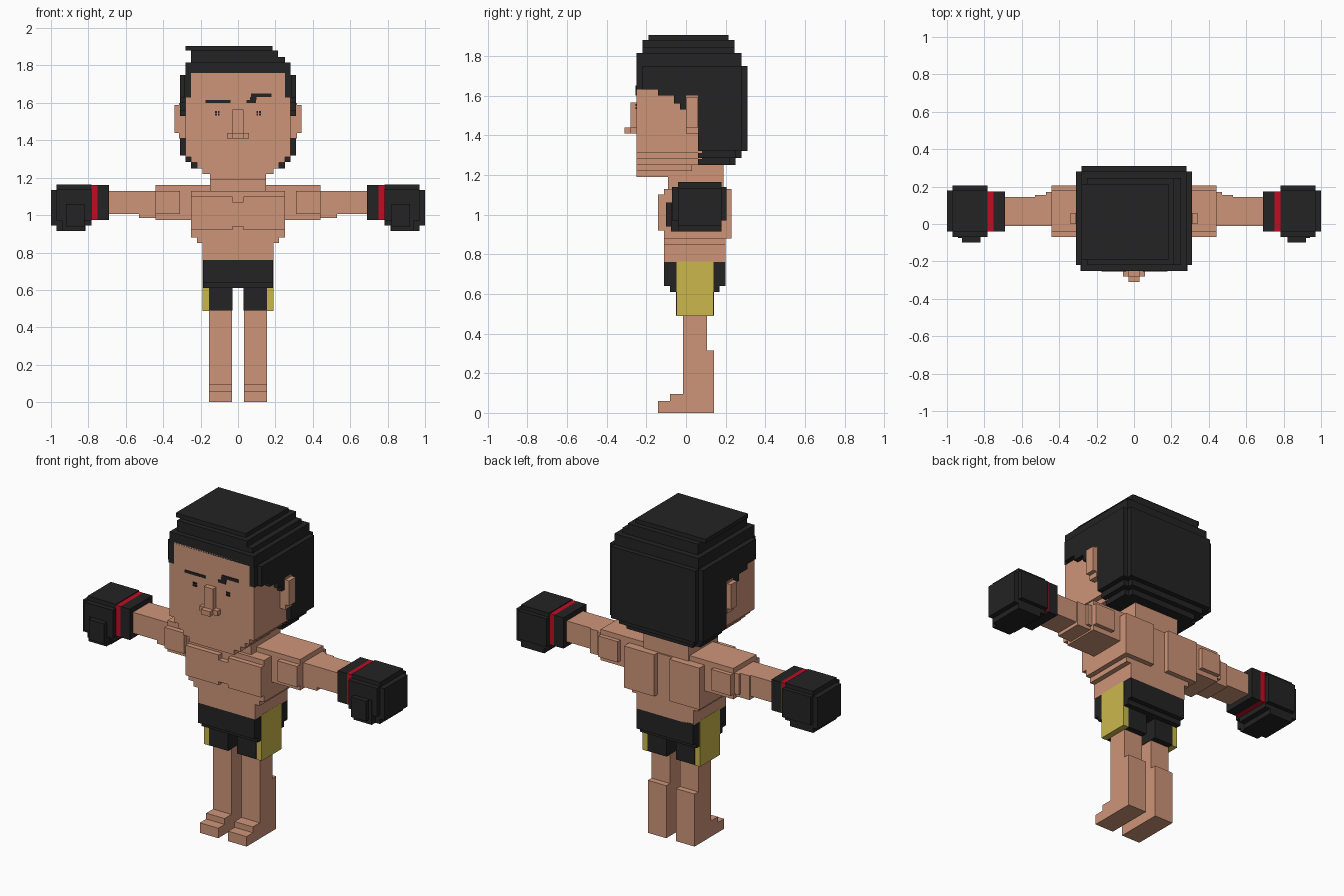
import bpy
import bmesh


def material(name, rgb):
    m = bpy.data.materials.new(name)
    m.diffuse_color = (*rgb, 1)
    return m


SKIN = material("skin", (0.62, 0.30, 0.19))
BLACK = material("black", (0.017, 0.017, 0.017))
RED = material("red", (0.53, 0.004, 0.016))
YELLOW = material("yellow", (0.60, 0.475, 0.073))


def blocks(name, mat, boxes, mirror=False):
    """One object made of boxes (x0, x1, y0, y1, z0, z1), optionally mirrored in x."""
    bm = bmesh.new()
    if mirror:
        boxes = boxes + [(-b[1], -b[0], *b[2:]) for b in boxes]
    for x0, x1, y0, y1, z0, z1 in boxes:
        verts = bmesh.ops.create_cube(bm, size=1)["verts"]
        for v in verts:
            v.co = ((x0 + x1) / 2 + v.co.x * (x1 - x0),
                    (y0 + y1) / 2 + v.co.y * (y1 - y0),
                    (z0 + z1) / 2 + v.co.z * (z1 - z0))
    mesh = bpy.data.meshes.new(name)
    bm.to_mesh(mesh)
    bm.free()
    mesh.materials.append(mat)
    ob = bpy.data.objects.new(name, mesh)
    bpy.context.collection.objects.link(ob)
    return ob


# Head with stepped chin
blocks("head", SKIN, [
    (-.28, .28, -.25, .08, 1.31, 1.63),
    (-.25, .25, -.25, .08, 1.63, 1.76),
    (-.25, .25, -.25, .08, 1.28, 1.31),
    (-.22, .22, -.25, .08, 1.25, 1.28),
    (-.19, .19, -.25, .03, 1.22, 1.25),
    (-.15, .15, -.25, -.06, 1.19, 1.22)])
blocks("ears", SKIN, [(.28, .315, 0, .06, 1.41, 1.60),
                      (.315, .34, 0, .06, 1.44, 1.59)], True)
blocks("nose", SKIN, [(-.03, .03, -.28, -.25, 1.41, 1.565),
                      (-.06, .06, -.28, -.25, 1.41, 1.44),
                      (-.03, .03, -.31, -.28, 1.41, 1.44)])
blocks("neck", SKIN, [(-.15, .15, -.06, .19, 1.12, 1.26),
                      (-.15, .15, -.09, .16, 1.12, 1.19)])

# Hair: stepped cap, rounded back, side locks with a stepped hairline
hair = [(-.28, .185, -.19, .215, 1.88, 1.905),
        (-.25, .215, -.22, .245, 1.845, 1.88),
        (-.25, .25, -.22, .245, 1.81, 1.845),
        (-.28, .28, -.25, .28, 1.75, 1.815)]
for x, y, z in ((.31, .31, 1.32), (.28, .28, 1.285), (.25, .25, 1.25)):
    hair += [(-x, x, .06, y - .03, z, 1.75),
             (-x + .03, x - .03, .06, y, z, 1.75)]
for s in (-1, 1):
    def side(a, b, *rest):
        hair.append((min(s * a, s * b), max(s * a, s * b), *rest))
    side(.25, .285, -.25, -.15, 1.63, 1.75)
    side(.27, .31, -.22, -.14, 1.63, 1.75)
    side(.25, .31, -.14, -.06, 1.60, 1.75)
    side(.25, .31, -.06, -.03, 1.56, 1.75)
    side(.25, .31, -.03, 0, 1.53, 1.75)
    side(.25, .31, 0, .07, 1.60, 1.75)
blocks("hair", BLACK, hair)

# Brows and dotted eyes as thin plates
F = (-.255, -.249)
blocks("brows", BLACK, [(-.175, -.04, *F, 1.60, 1.615),
                        (.045, .095, *F, 1.60, 1.615),
                        (.065, .10, *F, 1.615, 1.632),
                        (.07, .18, *F, 1.632, 1.65)])
blocks("eyes", BLACK, [(.11 + dx - .005, .11 + dx + .005, *F, 1.545 + dz - .005, 1.545 + dz + .005)
                       for dx in (-.007, .007) for dz in (-.007, .007)], True)

# Torso, chest plates and shoulder blades
blocks("torso", SKIN, [(-.25, .25, -.11, .20, .88, 1.13),
                       (-.22, .22, -.11, .20, .85, .88),
                       (-.19, .19, -.11, .20, .76, .85)])
blocks("chest", SKIN, [(.03, .25, -.14, -.11, .92, 1.10),
                       (0, .03, -.14, -.11, .94, 1.07)], True)
blocks("shoulder_blades", SKIN, [(.05, .25, .20, .23, .88, 1.13)], True)

# Arms
blocks("shoulders", SKIN, [(.12, .44, -.04, .18, .975, 1.16),
                           (.31, .44, -.07, .205, 1.005, 1.13),
                           (.40, .47, -.01, .17, 1.005, 1.13)], True)
blocks("arms", SKIN, [(.44, .70, -.01, .145, 1.005, 1.13),
                      (.44, .53, -.01, .155, .985, 1.13)], True)

# Gloves with a red band
blocks("glove_cuffs", BLACK, [(.69, .752, -.04, .175, .975, 1.16)], True)
blocks("glove_bands", RED, [(.752, .782, -.04, .175, .975, 1.16)], True)
blocks("gloves", BLACK, [(.782, .97, -.04, .18, .945, 1.165),
                         (.782, .97, -.07, .205, .97, 1.14),
                         (.97, 1.0, -.04, .18, .945, 1.135),
                         (.815, .97, -.04, .18, .915, .95),
                         (.82, .94, -.075, 0, .915, 1.06),
                         (.82, .92, -.10, 0, .94, 1.06)], True)

# Shorts with side panels
blocks("shorts", BLACK, [(-.187, .187, -.11, .20, .64, .768),
                         (-.187, .187, -.08, .17, .61, .64),
                         (.03, .156, -.05, .14, .49, .62),
                         (-.156, -.03, -.05, .14, .49, .62)])
blocks("shorts_panels", YELLOW, [(.156, .191, -.048, .138, .488, .764)], True)

# Legs and feet
blocks("legs", SKIN, [(.033, .155, -.015, .105, 0, .50),
                      (.033, .155, .10, .14, 0, .315)], True)
blocks("feet", SKIN, [(.033, .155, -.08, 0, 0, .095),
                      (.033, .155, -.14, -.08, 0, .06)], True)
